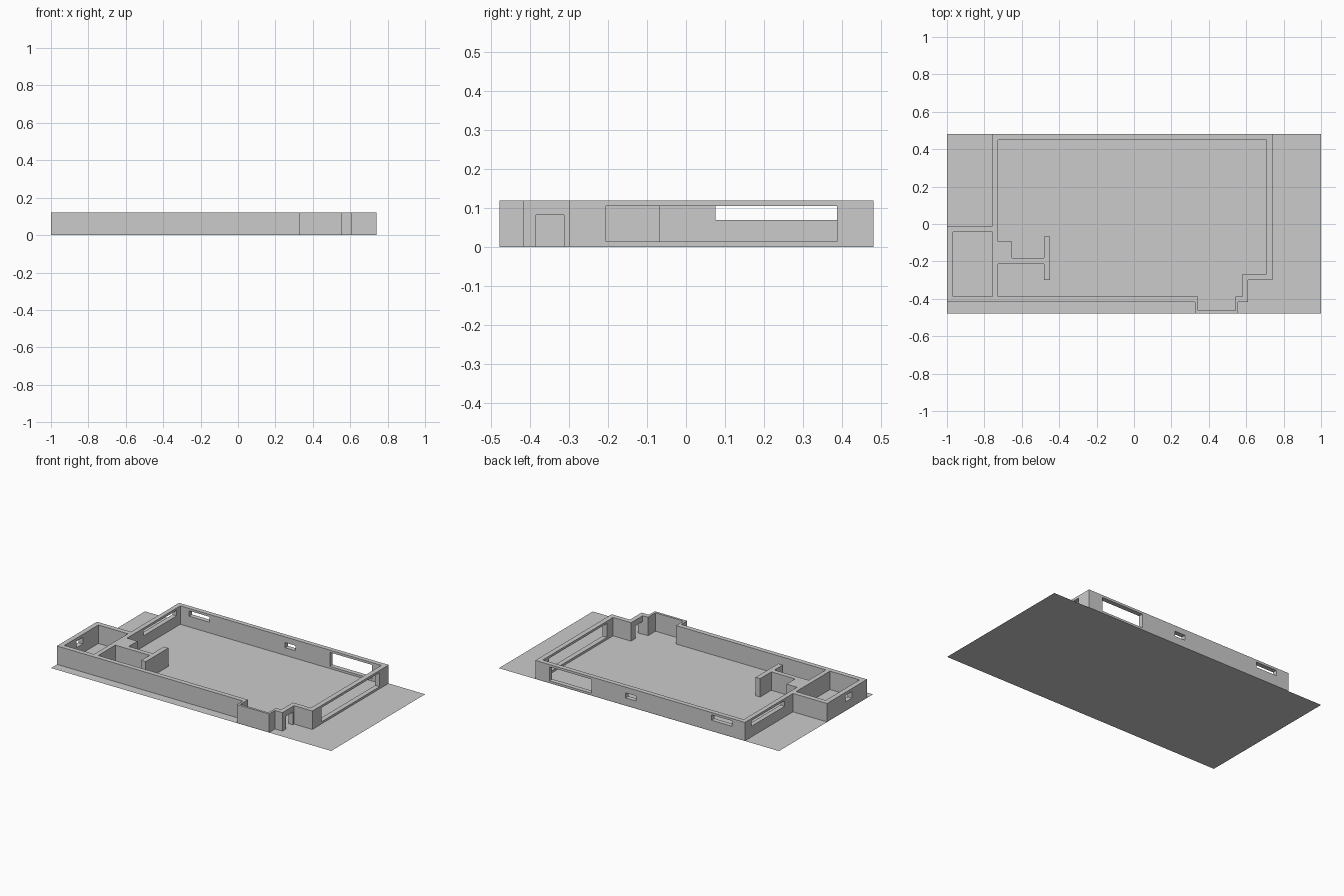
import bpy, bmesh

if "Cube" in bpy.data.objects:
    bpy.data.objects.remove(bpy.data.objects["Cube"])

H = 0.12        # wall height
BASE = 0.001    # walls sit just on top of the ground sheet


def prism(name, pts, z0, z1):
    """Extrude a closed floor outline from z0 to z1."""
    bm = bmesh.new()
    face = bm.faces.new([bm.verts.new((x, y, z0)) for x, y in pts])
    top = bmesh.ops.extrude_face_region(bm, geom=[face])
    verts = [g for g in top["geom"] if isinstance(g, bmesh.types.BMVert)]
    bmesh.ops.translate(bm, verts=verts, vec=(0, 0, z1 - z0))
    bmesh.ops.recalc_face_normals(bm, faces=bm.faces)
    me = bpy.data.meshes.new(name)
    bm.to_mesh(me)
    bm.free()
    ob = bpy.data.objects.new(name, me)
    bpy.context.collection.objects.link(ob)
    return ob


def rect(x0, x1, y0, y1):
    return [(x0, y0), (x1, y0), (x1, y1), (x0, y1)]


def cut(target, name, pts, z0, z1):
    """Subtract a prism from the target and discard the cutter."""
    cutter = prism(name, pts, z0, z1)
    cutter.hide_render = True
    mod = target.modifiers.new(name, 'BOOLEAN')
    mod.operation = 'DIFFERENCE'
    mod.solver = 'EXACT'
    mod.object = cutter
    bpy.context.view_layer.objects.active = target
    bpy.ops.object.modifier_apply(modifier=name)
    bpy.data.objects.remove(cutter)


# Ground sheet
me = bpy.data.meshes.new("ground_sheet")
me.from_pydata([(x, y, 0) for x, y in rect(-1, 1, -0.478, 0.48)], [], [(0, 1, 2, 3)])
bpy.context.collection.objects.link(bpy.data.objects.new("ground_sheet", me))

# Outer building outline
walls = prism("walls", [
    (-0.757, 0.48), (0.74, 0.48), (0.74, -0.299), (0.61, -0.299),
    (0.61, -0.418), (0.557, -0.418), (0.557, -0.478), (0.327, -0.478),
    (0.327, -0.418), (-1, -0.418), (-1, -0.01), (-0.757, -0.01)], BASE, H)

# Main room with stub walls and entrance bay
cut(walls, "main_room", [
    (-0.727, 0.45), (0.708, 0.45), (0.708, -0.268), (0.58, -0.268),
    (0.58, -0.387), (0.542, -0.387), (0.542, -0.463), (0.342, -0.463),
    (0.342, -0.387), (-0.727, -0.387), (-0.727, -0.213), (-0.482, -0.213),
    (-0.482, -0.299), (-0.45, -0.299), (-0.45, -0.068), (-0.482, -0.068),
    (-0.482, -0.182), (-0.652, -0.182), (-0.652, -0.094), (-0.727, -0.094)], -0.1, 0.3)

# Side room
cut(walls, "side_room", rect(-0.968, -0.757, -0.387, -0.042), -0.1, 0.3)

# Windows and door: x0, x1, y0, y1, z0, z1
openings = {
    "right_window": (0.69, 0.76, -0.205, 0.387, 0.015, 0.105),
    "back_large_window": (0.34, 0.64, 0.43, 0.5, 0.015, 0.105),
    "back_small_window": (0.02, 0.095, 0.43, 0.5, 0.05, 0.083),
    "back_high_window": (-0.665, -0.517, 0.43, 0.5, 0.07, 0.105),
    "left_window": (-0.78, -0.70, 0.075, 0.412, 0.07, 0.105),
    "side_room_window": (-1.02, -0.95, -0.263, -0.2, 0.058, 0.1),
    "front_door": (0.57, 0.63, -0.384, -0.312, -0.05, 0.083),
}
for name, (x0, x1, y0, y1, z0, z1) in openings.items():
    cut(walls, name, rect(x0, x1, y0, y1), z0, z1)
